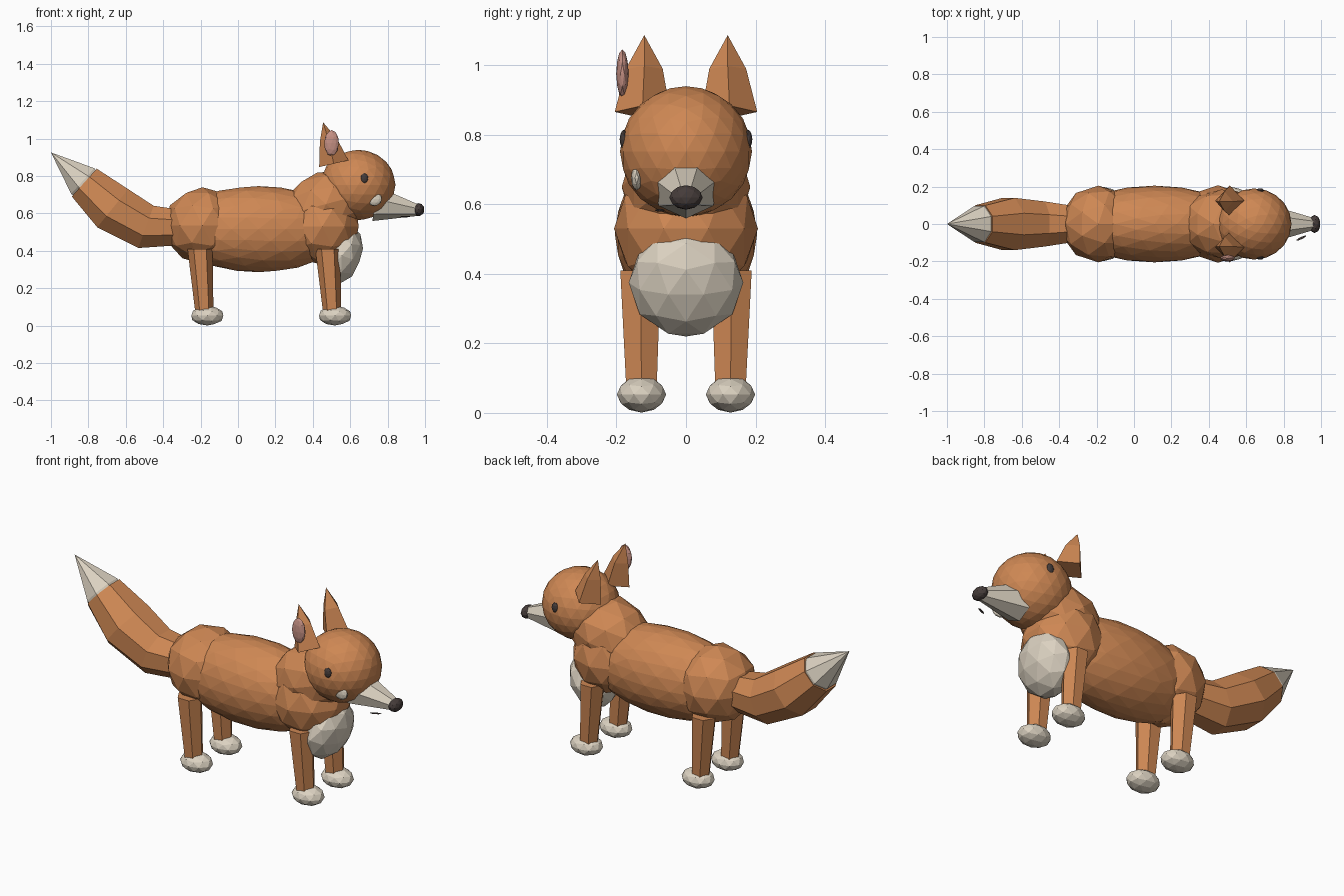
import bpy, bmesh, math
from mathutils import Vector

if "Cube" in bpy.data.objects:
    bpy.data.objects.remove(bpy.data.objects["Cube"])


def material(name, rgb):
    m = bpy.data.materials.new(name)
    m.diffuse_color = (*rgb, 1)
    m.use_nodes = True
    m.node_tree.nodes["Principled BSDF"].inputs["Base Color"].default_value = m.diffuse_color
    return m


ORANGE = material("orange fur", (0.62, 0.245, 0.088))
CREAM = material("cream fur", (0.71, 0.64, 0.53))
DARK = material("dark brown", (0.06, 0.045, 0.042))
PINK = material("pink", (0.56, 0.28, 0.23))


def finish(name, bm, mat):
    bmesh.ops.recalc_face_normals(bm, faces=bm.faces)
    me = bpy.data.meshes.new(name)
    bm.to_mesh(me)
    bm.free()
    me.materials.append(mat)
    ob = bpy.data.objects.new(name, me)
    bpy.context.collection.objects.link(ob)
    return ob


def ball(name, loc, size, mat, sub=2, tilt=0):
    """Faceted ellipsoid, tilted about the y axis."""
    bm = bmesh.new()
    bmesh.ops.create_icosphere(bm, subdivisions=sub, radius=1)
    bmesh.ops.scale(bm, vec=size, verts=bm.verts)
    ob = finish(name, bm, mat)
    ob.location = loc
    ob.rotation_euler.y = math.radians(tilt)
    return ob


def loft(name, rings, n, phase, mat):
    """Skin n-sided rings given as (centre, y radius, in-plane radius, slope in degrees)."""
    bm = bmesh.new()
    loops = []
    for c, ry, ru, slope in rings:
        s = math.radians(slope)
        u = Vector((math.cos(s), 0, math.sin(s)))
        loop = []
        for i in range(n):
            a = math.radians(phase) + math.tau * i / n
            loop.append(bm.verts.new(Vector(c) + u * ru * math.sin(a)
                                     + Vector((0, ry * math.cos(a), 0))))
        loops.append(loop)
    for p, q in zip(loops, loops[1:]):
        for i in range(n):
            j = (i + 1) % n
            bm.faces.new((p[i], p[j], q[j], q[i]))
    bm.faces.new(loops[0])
    bm.faces.new(loops[-1])
    bmesh.ops.remove_doubles(bm, verts=bm.verts, dist=0.0005)
    return finish(name, bm, mat)


# Torso, shoulders, neck and chest patch
ball("body", (0.11, 0, 0.516), (0.47, 0.205, 0.23), ORANGE, 3)
ball("haunches", (-0.19, 0, 0.535), (0.205, 0.205, 0.205), ORANGE)
ball("shoulders", (0.45, 0, 0.53), (0.205, 0.207, 0.205), ORANGE)
ball("neck", (0.47, 0, 0.65), (0.225, 0.185, 0.175), ORANGE, 2, -15)
ball("chest_patch", (0.555, 0, 0.375), (0.105, 0.165, 0.165), CREAM, 2, 20)

# Head, muzzle and face
ball("head", (0.642, 0, 0.752), (0.2, 0.19, 0.188), ORANGE, 3)
loft("muzzle", [((0.735, 0, 0.655), 0.1, 0.097, 80),
                ((0.97, 0, 0.617), 0.03, 0.03, 80)], 7, -90, CREAM)
ball("nose", (0.966, 0, 0.62), (0.031, 0.048, 0.035), DARK)
ball("cheek_patch", (0.73, -0.142, 0.676), (0.04, 0.016, 0.036), CREAM)
mouth = ball("mouth", (0.895, -0.075, 0.583), (0.03, 0.006, 0.004), DARK)
mouth.rotation_euler.z = math.radians(25)
ball("inner_ear", (0.5, -0.183, 0.976), (0.04, 0.018, 0.07), PINK)

for side, y in (("right", -1), ("left", 1)):
    ball(side + "_eye", (0.675, 0.178 * y, 0.787), (0.021, 0.013, 0.028), DARK)
    # Ear: leaning four-sided spike
    e = 0.12 * y
    loft(side + "_ear", [((0.512, e + 0.005 * y, 0.866), 0.08, 0.08, 13),
                         ((0.484, e, 0.99), 0.053, 0.047, 10),
                         ((0.455, e, 1.087), 0, 0, 0)], 4, 0, ORANGE)
    # Legs: tapered six-sided posts, with paws set slightly forward
    for end, x in (("front", 0.48), ("hind", -0.203)):
        leg = f"{end}_{side}_leg"
        loft(leg, [((x, 0.131 * y, 0.41), 0.067, 0.067, 0),
                   ((x + 0.024, 0.128 * y, 0.06), 0.05, 0.048, 0)], 6, 90, ORANGE)
        ball(f"{end}_{side}_paw", (x + 0.039, 0.128 * y, 0.053),
             (0.09, 0.071, 0.052), CREAM)

# Tail: curved eight-sided brush with a pointed tip
loft("tail", [((-0.33, 0, 0.525), 0.105, 0.105, 85),
              ((-0.492, 0, 0.528), 0.13, 0.13, 70),
              ((-0.67, 0, 0.628), 0.151, 0.142, 51),
              ((-0.822, 0, 0.765), 0.108, 0.108, 48)], 8, 22.5, ORANGE)
loft("tail_tip", [((-0.81, 0, 0.755), 0.103, 0.095, 48),
                  ((-0.83, 0, 0.773), 0.103, 0.1, 48),
                  ((-1.0, 0, 0.926), 0, 0, 48)], 8, 22.5, CREAM)
